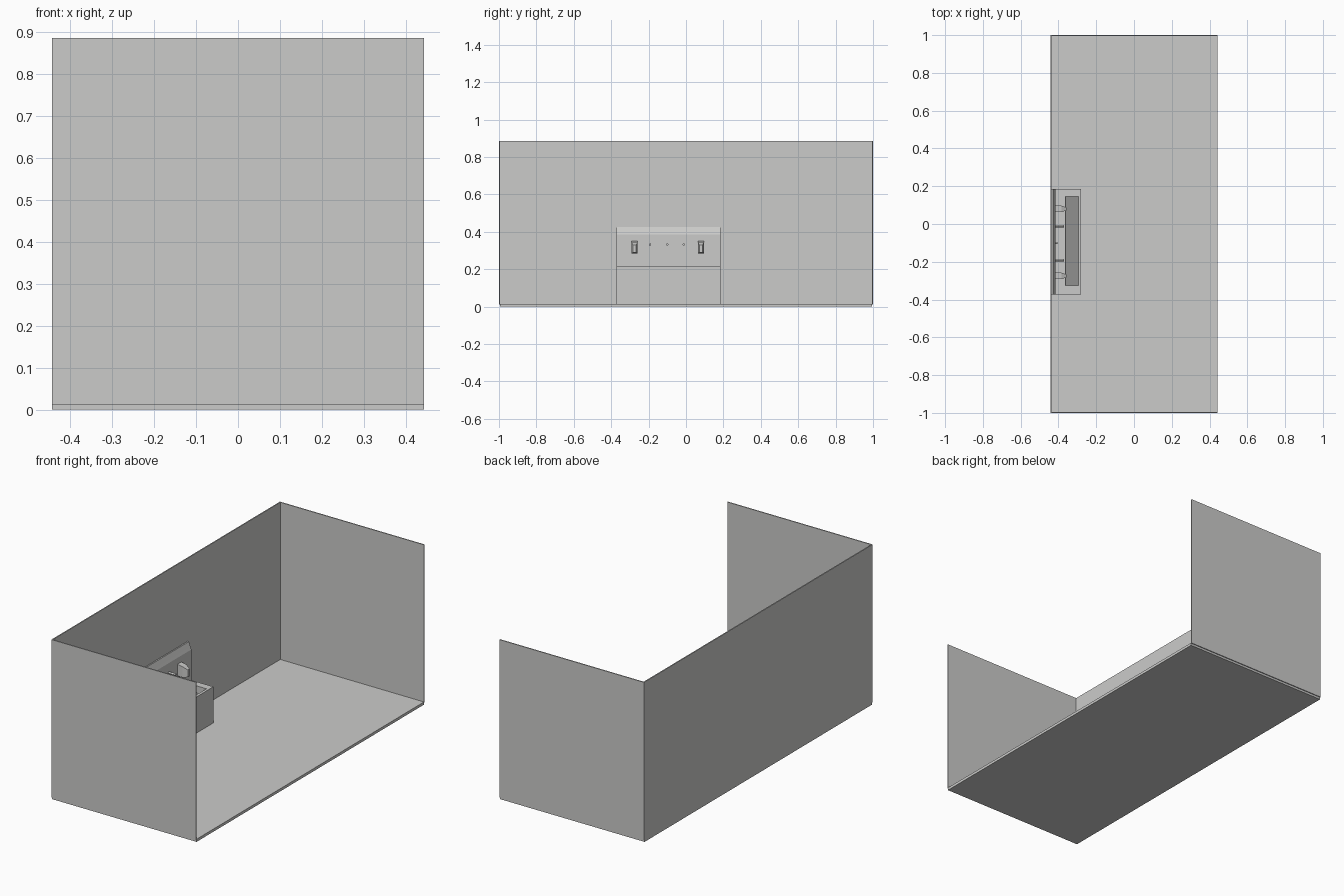
import bpy, bmesh

if "Cube" in bpy.data.objects:
    bpy.data.objects.remove(bpy.data.objects["Cube"])

def material(name, c):
    m = bpy.data.materials.new(name)
    m.diffuse_color = (*c, 1)
    m.use_nodes = True
    m.node_tree.nodes["Principled BSDF"].inputs["Base Color"].default_value = m.diffuse_color
    return m

GREY = material("plain grey", (0.6, 0.6, 0.59))

def finish(name, bm):
    bmesh.ops.recalc_face_normals(bm, faces=bm.faces)
    me = bpy.data.meshes.new(name)
    bm.to_mesh(me)
    bm.free()
    me.materials.append(GREY)
    ob = bpy.data.objects.new(name, me)
    bpy.context.collection.objects.link(ob)
    return ob

def prism(name, profile, y0, y1, end_scale=None):
    """Extrude an x/z profile along y."""
    bm = bmesh.new()
    a = [bm.verts.new((x, y0, z)) for x, z in profile]
    b = [bm.verts.new((x, y1, z)) for x, z in profile]
    bm.faces.new(a)
    bm.faces.new(b[::-1])
    n = len(a)
    for i in range(n):
        j = (i + 1) % n
        bm.faces.new((a[i], a[j], b[j], b[i]))
    return finish(name, bm)

def box(name, x0, x1, y0, y1, z0, z1):
    return prism(name, [(x0, z0), (x1, z0), (x1, z1), (x0, z1)], y0, y1)

# Room shell
box("floor", -0.443, 0.443, -0.995, 0.995, 0, 0.015)
box("back_wall", -0.443, -0.437, -1, 1, 0.012, 0.885)
for side, y in (("front", -1), ("rear", 0.994)):
    box(side + "_wall", -0.443, 0.443, y, y + 0.006, 0.012, 0.885)

# Trough: solid box with a sloping basin cut into the top
Y0, Y1 = -0.372, 0.185
trough = box("trough", -0.437, -0.28, Y0, Y1, 0.015, 0.215)
cutter = prism("basin_cutter", [(-0.362, 0.185), (-0.295, 0.12), (-0.295, 0.26), (-0.362, 0.26)],
               -0.325, 0.145)
cutter.hide_render = True
cutter.hide_viewport = True
cut = trough.modifiers.new("basin", "BOOLEAN")
cut.object = cutter
cut.operation = "DIFFERENCE"
cut.solver = "EXACT"

# Splash panel with a chamfered top
prism("splash_panel", [(-0.437, 0.215), (-0.415, 0.215), (-0.415, 0.385), (-0.420, 0.398),
                       (-0.430, 0.425), (-0.437, 0.425)], Y0, Y1)

# Dispensers: tapering body with a stepped cap
def dispenser(name, y):
    bm = bmesh.new()
    rings = []
    for x, w, z0, z1 in ((-0.416, 0.017, 0.285, 0.350), (-0.385, 0.017, 0.285, 0.345),
                         (-0.358, 0.008, 0.290, 0.330)):
        rings.append([bm.verts.new(p) for p in
                      ((x, y - w, z0), (x, y + w, z0), (x, y + w, z1), (x, y - w, z1))])
    bm.faces.new(rings[0])
    bm.faces.new(rings[-1])
    for r, s in zip(rings, rings[1:]):
        for i in range(4):
            j = (i + 1) % 4
            bm.faces.new((r[i], r[j], s[j], s[i]))
    finish(name, bm)

dispenser("left_dispenser", -0.275)
dispenser("right_dispenser", 0.08)

# Small spouts and centre button
for name, y, length in (("left_spout", -0.192, 0.045), ("centre_button", -0.1, 0.01),
                        ("right_spout", -0.012, 0.045)):
    bpy.ops.mesh.primitive_cylinder_add(vertices=12, radius=0.006, depth=length,
                                        location=(-0.416 + length / 2, y, 0.332),
                                        rotation=(0, 1.570796, 0))
    ob = bpy.context.object
    ob.name = name
    ob.data.materials.append(GREY)
    bpy.ops.object.shade_smooth_by_angle()
